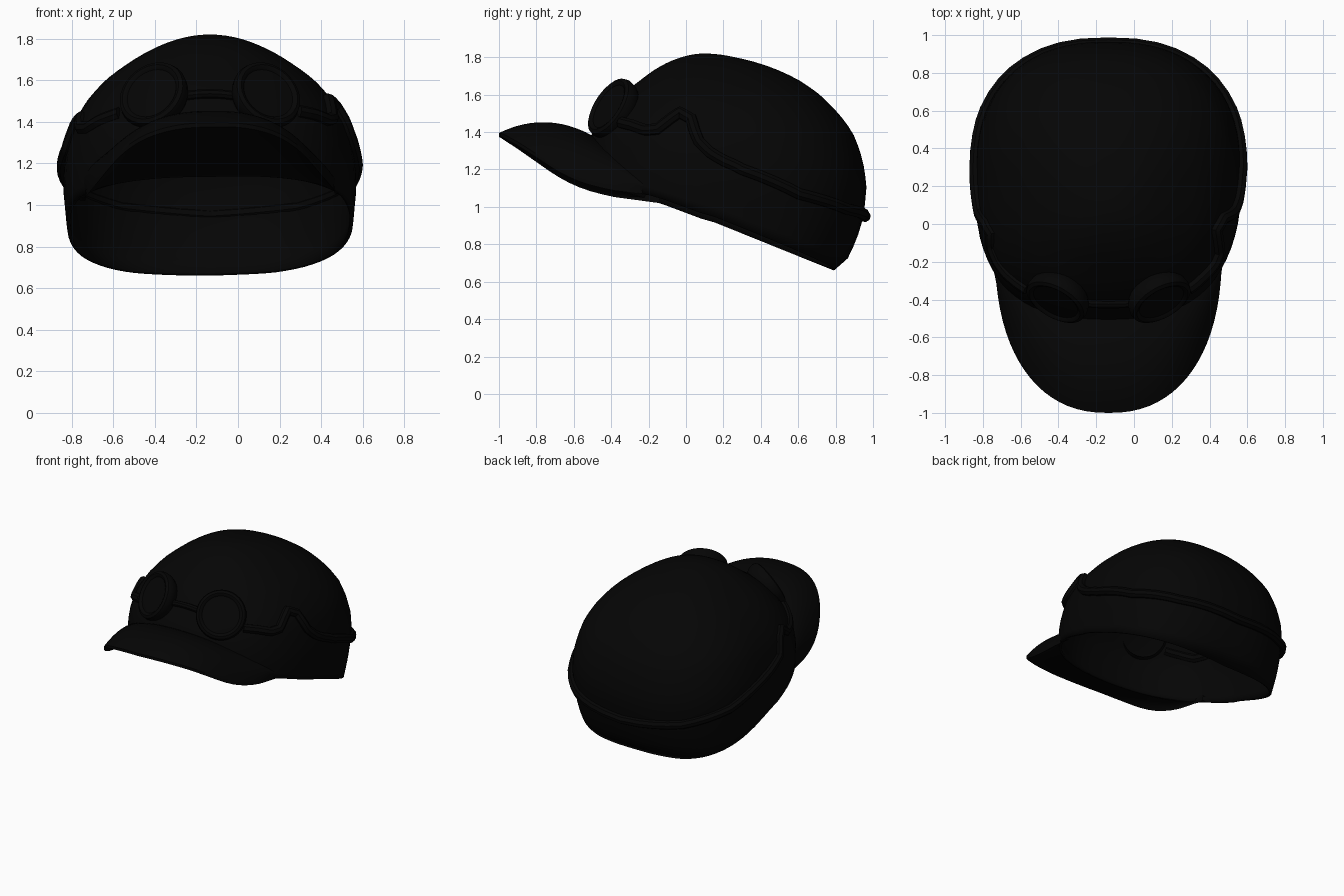
import bpy, bmesh, math
from mathutils import Vector

if "Cube" in bpy.data.objects:
    bpy.data.objects.remove(bpy.data.objects["Cube"])

CX = -0.135      # hat centre line
N = 2.4          # roundness of the crown cross-section
TOP = 1.82

black = bpy.data.materials.new("near_black")
black.diffuse_color = (0.0015, 0.0015, 0.0015, 1)
black.use_nodes = True
black.node_tree.nodes["Principled BSDF"].inputs["Base Color"].default_value = black.diffuse_color


def interp(table, v):
    if v <= table[0][0]:
        return table[0][1]
    for (a, p), (b, q) in zip(table, table[1:]):
        if v <= b:
            return p + (q - p) * (v - a) / (b - a)
    return table[-1][1]


def rounded(table, z):
    # interpolates along the square root of depth, which keeps the top round
    f = lambda h: -math.sqrt(max(TOP - h, 0))
    return interp([(f(h), w) for h, w in table], f(z))


# Crown profiles by height: half width, front, back, widest line
HALF = [(.66, .65), (.75, .67), (.87, .685), (1.08, .705), (1.2, .7), (1.3, .68), (1.4, .65), (1.5, .592),
        (1.6, .503), (1.68, .395), (1.75, .275), (1.8, .145), (1.82, 0)]
FRONT = [(.66, -.42), (.85, -.47), (1.1, -.53), (1.2, -.54), (1.3, -.53), (1.4, -.5), (1.5, -.43),
         (1.6, -.34), (1.68, -.24), (1.75, -.14), (1.8, -.025), (1.82, .1)]
BACK = [(.66, .79), (.675, .825), (.7, .85), (.75, .88), (.85, .92), (.95, .95), (1.1, .965), (1.2, .955),
        (1.3, .93), (1.4, .89), (1.5, .815), (1.6, .715), (1.68, .6), (1.75, .445), (1.8, .26), (1.82, .1)]
MID = [(1.2, .25), (1.82, .1)]
RIM = [(-.55, 1.14), (-.14, 1.02), (.1, .93), (.18, .91), (.22, .89), (.79, .66)]
EDGE = [(-1, 1.385), (-.9, 1.32), (-.8, 1.25), (-.7, 1.18), (-.6, 1.125), (-.5, 1.09), (-.4, 1.065), (-.14, 1.03)]


def power(v, e):
    return math.copysign(abs(v) ** e, v)


def crown_point(phi, z):
    c, s = math.cos(phi), math.sin(phi)
    mid = rounded(MID, z)
    reach = rounded(BACK, z) - mid if s > 0 else mid - rounded(FRONT, z)
    x = CX + rounded(HALF, z) * power(c, 2 / N)
    if c < 0 and s < 0:      # slightly fuller front left
        x += 0.04 * c * -s * min(1, (TOP - z) / 0.5)
    return Vector((x, mid + reach * power(s, 2 / N), z))


def rim_height(phi):
    z = 0.9
    for _ in range(30):
        z = interp(RIM, crown_point(phi, z).y) + 0.03 * max(0, math.cos(phi))
    return z


def inward(p, amount):
    hub = Vector((CX, 0.15, p.z))
    return p + (hub - p).normalized() * amount


def finish(ob, angle=40):
    ob.data.materials.append(black)
    bpy.ops.object.select_all(action='DESELECT')
    bpy.context.view_layer.objects.active = ob
    ob.select_set(True)
    bpy.ops.object.shade_smooth_by_angle(angle=math.radians(angle))
    return ob


def grid_object(name, rows, closed=False):
    bm = bmesh.new()
    vs = [[bm.verts.new(p) for p in row] for row in rows]
    count = len(rows[0])
    for a, b in zip(vs, vs[1:]):
        for i in range(count if closed else count - 1):
            j = (i + 1) % count
            bm.faces.new((a[i], a[j], b[j], b[i]))
    bmesh.ops.remove_doubles(bm, verts=bm.verts, dist=0.0005)
    bmesh.ops.recalc_face_normals(bm, faces=bm.faces)
    me = bpy.data.meshes.new(name)
    bm.to_mesh(me)
    bm.free()
    ob = bpy.data.objects.new(name, me)
    bpy.context.collection.objects.link(ob)
    return finish(ob)


def tube(name, points, radius):
    cu = bpy.data.curves.new(name, 'CURVE')
    cu.dimensions = '3D'
    cu.bevel_depth = radius
    cu.bevel_resolution = 2
    cu.use_fill_caps = True
    sp = cu.splines.new('POLY')
    sp.points.add(len(points) - 1)
    for p, q in zip(sp.points, points):
        p.co = (*q, 1)
    ob = bpy.data.objects.new(name, cu)
    bpy.context.collection.objects.link(ob)
    bpy.ops.object.select_all(action='DESELECT')
    bpy.context.view_layer.objects.active = ob
    ob.select_set(True)
    bpy.ops.object.convert(target='MESH')
    return finish(bpy.context.object)


# Crown: thin hollow shell from the slanted rim to the top
SEG, LEV = 72, 28
phis = [2 * math.pi * i / SEG for i in range(SEG)]
rims = [rim_height(p) for p in phis]
rows = []
for k in range(LEV + 1):
    t = math.sin(k / LEV * math.pi / 2)
    rows.append([crown_point(p, r + (TOP - r) * t) for p, r in zip(phis, rims)])
crown = grid_object("crown", rows, closed=True)
shell = crown.modifiers.new("shell", 'SOLIDIFY')
shell.thickness = 0.018
shell.offset = -1

# Brim: upper skin, thin lip and lower skin back to the rim
columns = []
M = 40
for i in range(M + 1):
    a = math.pi * i / M
    s, c = math.sin(a), math.cos(a)
    phi = -math.radians(28 + 124 * i / M)
    top_in = inward(crown_point(phi, 1.06 + 0.32 * abs(s) ** 0.8), 0.008)
    y = -0.14 - 0.86 * abs(s) ** (2 / 2.3)
    lift = 0.035 * max(0, c)
    edge = Vector((CX + 0.6 * power(c, 2 / 2.3), y, interp(EDGE, y) + 0.01 + lift))
    low_edge = edge - Vector((0, 0, 0.02))
    low_in = inward(crown_point(phi, rim_height(phi)), 0.009)
    bulge = 0.015 + 0.05 * s * s
    col = []
    for k in range(13):
        t = k / 12
        col.append(top_in.lerp(edge, t) + Vector((0, 0, bulge * 4 * t * (1 - t))))
    for k in range(9):
        t = k / 8
        col.append(low_edge.lerp(low_in, t) + Vector((0, 0, 0.06 * s * t * (1 - t))))
    columns.append(col)
grid_object("brim", columns)

# Goggles: broad rims with a raised lens, tilted to follow the crown
CUP = [(.15, -.05), (.168, -.02), (.175, .015), (.168, .04), (.15, .05), (.138, .045), (.13, .036), (.0, .045)]
for side, label in ((-1, "left"), (1, "right")):
    centre = Vector((CX + side * 0.265, -0.385, 1.52))
    n = Vector((side * 0.42, -0.75, 0.48)).normalized()
    u = n.cross(Vector((0, 0, 1))).normalized()
    v = u.cross(n)
    rows = []
    for r, d in CUP:
        rows.append([centre + n * d + (u * math.cos(q) + v * math.sin(q)) * r
                     for q in (2 * math.pi * i / 32 for i in range(32))])
    grid_object(label + "_goggle", rows, closed=True)

# Nose bridge between the goggles
bridge = []
for i in range(9):
    t = i / 4 - 1
    bridge.append(Vector((CX + 0.13 * t, -0.425 + 0.005 * t * t, 1.535 - 0.012 * t * t)))
tube("nose_bridge", bridge, 0.022)

# Strap: runs round the crown from goggle to goggle, with a kink on each side
RIGHT = [(-.34, 1.45), (-.28, 1.435), (-.21, 1.41), (-.15, 1.415), (-.08, 1.47), (-.03, 1.505), (.03, 1.47),
         (.07, 1.35), (.13, 1.29), (.3, 1.2), (.6, 1.07), (.85, .99), (.97, .95)]
LEFT = [(-.34, 1.44), (-.28, 1.41), (-.2, 1.37), (-.12, 1.37), (-.05, 1.42), (.0, 1.38), (.06, 1.27),
        (.13, 1.24), (.3, 1.18), (.6, 1.07), (.85, .99), (.97, .95)]


def strap_path(path, side):
    polar = []
    for y, z in path:
        mid = rounded(MID, z)
        reach = rounded(BACK, z) - mid if y > mid else mid - rounded(FRONT, z)
        v = max(-1, min(1, (y - mid) / reach))
        polar.append((math.asin(power(v, N / 2)), z))
    out = []
    for (a, z0), (b, z1) in zip(polar, polar[1:]):
        for k in range(4):
            t = k / 4
            out.append(crown_point(a + (b - a) * t, z0 + (z1 - z0) * t))
    out.append(crown_point(*polar[-1]))
    out = [inward(p, -0.006) for p in out]
    for p in out:
        p.x = CX + side * (p.x - CX)
    return out


tube("strap", strap_path(RIGHT, 1) + strap_path(LEFT, -1)[-2::-1], 0.032)
